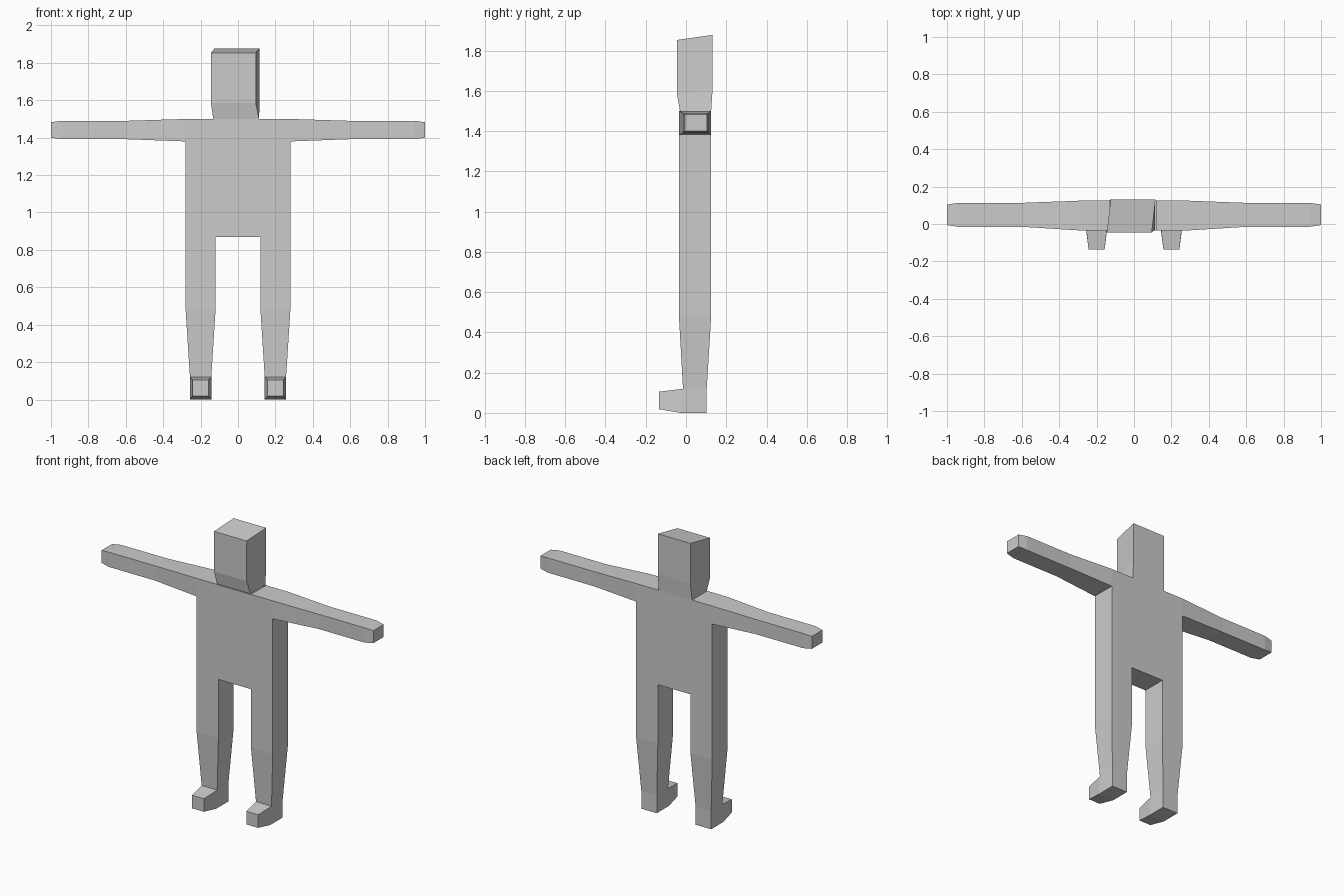
import bpy, bmesh
from mathutils import Vector

if "Cube" in bpy.data.objects:
    bpy.data.objects.remove(bpy.data.objects["Cube"])


def pick(bm, point):
    """Face whose centre is nearest to the point."""
    return min(bm.faces, key=lambda f: (f.calc_center_median() - Vector(point)).length)


def grow(bm, face, lo, hi):
    """Extrude a face and fit its new end to the box lo..hi."""
    new = bmesh.ops.extrude_discrete_faces(bm, faces=[face])["faces"][0]
    c = new.calc_center_median()
    for v in new.verts:
        v.co = [hi[i] if v.co[i] > c[i] + 1e-5 else lo[i] for i in range(3)]
    return new


def box(lo, hi):
    bm = bmesh.new()
    for v in bmesh.ops.create_cube(bm, size=1)["verts"]:
        v.co = [hi[i] if v.co[i] > 0 else lo[i] for i in range(3)]
    return bm


def finish(bm, name):
    bm.normal_update()
    mesh = bpy.data.meshes.new(name)
    bm.to_mesh(mesh)
    bm.free()
    obj = bpy.data.objects.new(name, mesh)
    bpy.context.collection.objects.link(obj)
    return obj


# Half torso, cut where the arm, leg and neck attach
bm = box((0, -0.035, 0.87), (0.28, 0.125, 1.5))
for co, no in (((0, 0, 1.38), (0, 0, 1)), ((0.12, 0, 0), (1, 0, 0))):
    bmesh.ops.bisect_plane(bm, geom=bm.verts[:] + bm.edges[:] + bm.faces[:],
                           plane_co=co, plane_no=no)

# Arm
arm = pick(bm, (0.28, 0.045, 1.44))
for x, y0, y1, z0, z1 in ((0.6, -0.015, 0.113, 1.392, 1.49),
                          (0.94, -0.015, 0.113, 1.392, 1.49),
                          (1.0, -0.006, 0.104, 1.4, 1.483)):
    arm = grow(bm, arm, (x, y0, z0), (x, y1, z1))

# Leg
leg = pick(bm, (0.2, 0.045, 0.87))
for z, x0, x1, y0, y1 in ((0.48, 0.12, 0.28, -0.035, 0.125),
                          (0.12, 0.143, 0.257, -0.015, 0.103),
                          (0.0, 0.143, 0.257, -0.025, 0.103)):
    leg = grow(bm, leg, (x0, y0, z), (x1, y1, z))

# Foot
grow(bm, pick(bm, (0.2, -0.02, 0.06)), (0.157, -0.135, 0.018), (0.243, -0.135, 0.105))

# Open the mirror plane and the neck hole, then mirror
inner = [f for f in bm.faces if all(abs(v.co.x) < 1e-4 for v in f.verts)]
inner.append(pick(bm, (0.06, 0.045, 1.5)))
bmesh.ops.recalc_face_normals(bm, faces=bm.faces[:])
bmesh.ops.delete(bm, geom=inner, context='FACES')
body = finish(bm, "body")
body.modifiers.new("mirror", 'MIRROR')

# Head: slightly twisted, top sloping up to the back
bm = box((-0.132, -0.03, 1.5), (0.113, 0.125, 1.5 + 0.01))
top = pick(bm, (0, 0.05, 1.51))
bottom = pick(bm, (0, 0.05, 1.5))
for v in top.verts:
    v.co.y = 0.132 if v.co.y > 0 else -0.045
    v.co.x = (0.105 if v.co.x > 0 else -0.135) + (0.01 if v.co.y > 0 else -0.01)
    v.co.z = 1.61 if v.co.y > 0 else 1.585
new = bmesh.ops.extrude_discrete_faces(bm, faces=[top])["faces"][0]
for v in new.verts:
    v.co.z += 0.268
bmesh.ops.recalc_face_normals(bm, faces=bm.faces[:])
bmesh.ops.delete(bm, geom=[bottom], context='FACES')
finish(bm, "head")
